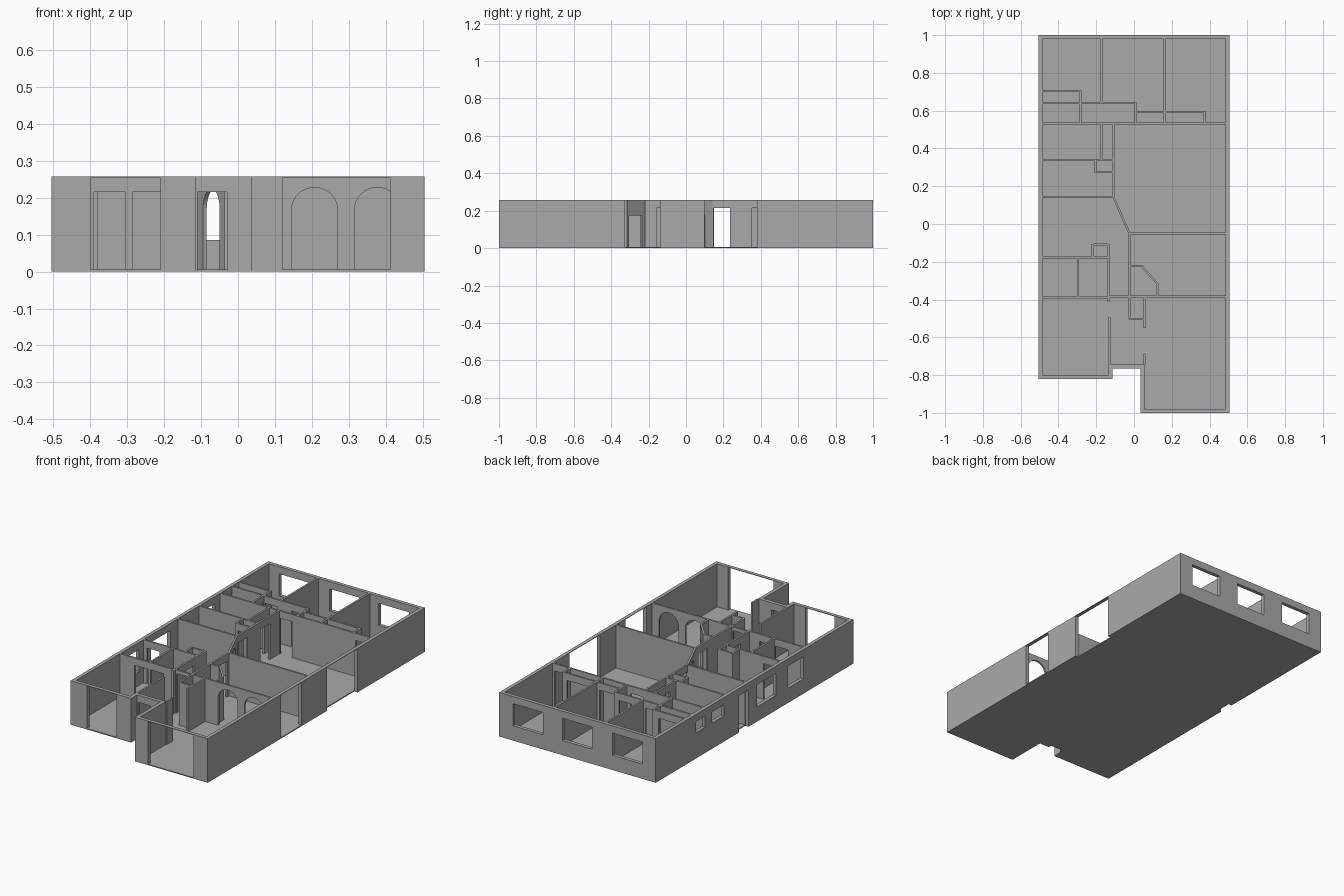
import bpy, bmesh, math
from mathutils import Matrix, Vector

if "Cube" in bpy.data.objects:
    bpy.data.objects.remove(bpy.data.objects["Cube"])

H = 0.257        # wall height
FL = 0.006       # floor slab thickness
T_OUT, T_IN = 0.021, 0.011
DOOR = 0.215     # door and window head height
SILL = 0.086
TALL = 0.254     # head of the big glazed openings

grey = bpy.data.materials.new("plaster grey")
grey.diffuse_color = (0.4, 0.4, 0.4, 1)
grey.use_nodes = True
grey.node_tree.nodes["Principled BSDF"].inputs["Base Color"].default_value = grey.diffuse_color


def opening(a, b, z1, arch=False):
    """Points of the jambs and head, left to right."""
    if not arch:
        return [(a, z1), (b, z1)]
    r = (b - a) / 2
    return [((a + b) / 2 - r * math.cos(math.pi * i / 16),
             z1 - r + r * math.sin(math.pi * i / 16)) for i in range(17)]


def wall(name, p, q, t, base, ops):
    """Panel from p to q. ops: (start, end, sill, head[, arch]) along the wall."""
    p, q = Vector((*p, 0)), Vector((*q, 0))
    d = (q - p).normalized()
    n = Vector((d.y, -d.x, 0))
    loops, outline = [], [(0, base)]
    for o in sorted(ops):
        a, b, z0, z1 = o[:4]
        head = opening(a, b, z1, len(o) > 4)
        if z0 <= base:                       # doorway: notch in the outline
            outline += [(a, base)] + head + [(b, base)]
        else:                                # window: hole
            loops.append([(a, z0)] + head + [(b, z0)])
    L = (q - p).length
    outline += [(L, base), (L, H), (0, H)]
    cu = bpy.data.curves.new(name, 'CURVE')
    cu.dimensions = '2D'
    cu.fill_mode = 'BOTH'
    cu.extrude = t / 2
    for pts in [outline] + loops:
        s = cu.splines.new('POLY')
        s.points.add(len(pts) - 1)
        for sp, (u, z) in zip(s.points, pts):
            sp.co = (u, z, 0, 1)
        s.use_cyclic_u = True
    tmp = bpy.data.objects.new(name + "_profile", cu)
    bpy.context.collection.objects.link(tmp)
    bpy.context.view_layer.update()
    me = bpy.data.meshes.new_from_object(
        tmp.evaluated_get(bpy.context.evaluated_depsgraph_get()))
    bpy.data.objects.remove(tmp)
    m = Matrix(((d.x, 0, n.x, p.x), (d.y, 0, n.y, p.y), (0, 1, 0, 0), (0, 0, 0, 1)))
    me.transform(m)
    bm = bmesh.new()
    bm.from_mesh(me)
    bmesh.ops.remove_doubles(bm, verts=bm.verts, dist=1e-5)
    bmesh.ops.recalc_face_normals(bm, faces=bm.faces)
    for f in bm.faces:
        f.smooth = False
    bm.to_mesh(me)
    bm.free()
    me.materials.clear()
    me.materials.append(grey)
    bpy.context.collection.objects.link(bpy.data.objects.new(name, me))


def hwall(name, y, x0, x1, *ops, t=T_IN, base=FL):
    wall(name, (x0, y), (x1, y), t, base, [(o[0] - x0, o[1] - x0, *o[2:]) for o in ops])


def vwall(name, x, y0, y1, *ops, t=T_IN, base=FL):
    wall(name, (x, y0), (x, y1), t, base, [(o[0] - y0, o[1] - y0, *o[2:]) for o in ops])


def door(a, b, head=DOOR):
    return (a, b, 0, head)


def window(a, b, sill=SILL):
    return (a, b, sill, DOOR)


# floor slab inside the outer walls
X, h = 0.505, T_OUT / 2
bm = bmesh.new()
pts = [(-X + .021, .979), (-X + .021, -.799), (-.136, -.799), (-.136, -.744),
       (.056, -.744), (.056, -.979), (X - .021, -.979), (X - .021, .979)]
f = bm.faces.new([bm.verts.new((x, y, 0)) for x, y in pts])
r = bmesh.ops.extrude_face_region(bm, geom=[f])
bmesh.ops.translate(bm, vec=(0, 0, FL), verts=[v for v in r["geom"] if isinstance(v, bmesh.types.BMVert)])
bmesh.ops.recalc_face_normals(bm, faces=bm.faces)
me = bpy.data.meshes.new("floor")
bm.to_mesh(me)
bm.free()
me.materials.append(grey)
bpy.context.collection.objects.link(bpy.data.objects.new("floor", me))

# outer walls
O = dict(t=T_OUT, base=0)
hwall("back_wall", 1 - h, -X, X, window(-.42, -.225), window(-.095, .095), window(.222, .417), **O)
vwall("left_wall", -X + h, -.82, 1 - T_OUT, window(-.36, -.22), window(-.11, .067),
      door(.145, .235), window(.37, .48, .15), window(.545, .63, .15), **O)
vwall("right_wall", X - h, -1, 1 - T_OUT, (-.325, -.135, FL, TALL), door(.1, .38, TALL), **O)
hwall("left_bay_front", -.82 + h, -X + T_OUT, -.115, (-.40, -.21, FL, TALL), **O)
vwall("left_bay_side", -.115 - h, -.82 + T_OUT, -.744, **O)
hwall("porch_wall", -.765 + h, -.115, .035, door(-.11, -.03), **O)
vwall("right_bay_side", .035 + h, -1 + T_OUT, -.744, **O)
hwall("right_bay_front", -1 + h, .035, X - T_OUT, (.12, .413, FL, TALL), **O)

# bedrooms and closets at the back
W = X - T_OUT
vwall("bedroom_divider_left", -.172, .645, .979)
vwall("bedroom_divider_right", .161, .538, .979)
hwall("bedroom_wall", .64, -W, .008, door(-.27, -.19), door(-.1, -.02))
hwall("left_closet_wall", .704, -W, -.283, door(-.45, -.32))
vwall("left_closet_side", -.283, .645, .71)
vwall("bath_side", -.283, .538, .635, door(.55, .625))
vwall("middle_closet_side", .008, .538, .645)
hwall("right_closet_wall", .593, .013, .378, door(.03, .14), door(.19, .35))
vwall("right_closet_side", .373, .538, .588)
hwall("cross_wall", .533, -W, W, door(-.1, -.02), door(.39, .47))

# utility rooms on the left
vwall("bath_divider", -.172, .345, .528, door(.4, .48))
vwall("utility_wall", -.108, .14, .528, door(.147, .235), door(.352, .44))
hwall("utility_divider", .339, -W, -.113)
vwall("pantry_side", -.204, .275, .334)
hwall("pantry_front", .275, -.209, -.113, door(-.19, -.13))
hwall("kitchen_wall", .143, -W, -.113)
wall("angled_wall", (-.108, .14), (-.024, -.05), T_IN, FL, [(.045, .157, 0, .225, True)])

# middle rooms
hwall("living_divider", -.05, -.024, W)
vwall("hall_right_wall", -.024, -.503, -.05, door(-.158, -.075))
hwall("corner_closet_back", -.222, -.019, .042)
wall("corner_closet_angled", (.04, -.222), (.125, -.317), T_IN, FL, [(.022, .117, 0, .175)])
vwall("corner_closet_side", .125, -.378, -.315)
hwall("arcade_wall", -.385, -.13, W, (-.122, -.036, 0, .235),
      (.145, .27, 0, .228, True), (.315, .44, 0, .228, True))
hwall("left_front_wall", -.39, -W, -.135, door(-.39, -.305), door(-.286, -.205))
hwall("left_middle_wall", -.176, -W, -.14, door(-.46, -.38))
vwall("left_middle_divider", -.296, -.385, -.181)
vwall("cupboard_side", -.22, -.171, -.105)
hwall("cupboard_back", -.11, -.214, -.14)

# entrance hall
vwall("hall_left_wall", -.135, -.41, -.105, door(-.3, -.22))
vwall("hall_left_front_wall", -.131, -.744, -.495)
vwall("hall_closet_wall", .056, -.55, -.39)
vwall("hall_right_front_wall", .056, -.744, -.685)
hwall("hall_closet_front", -.503, -.024, .051)
